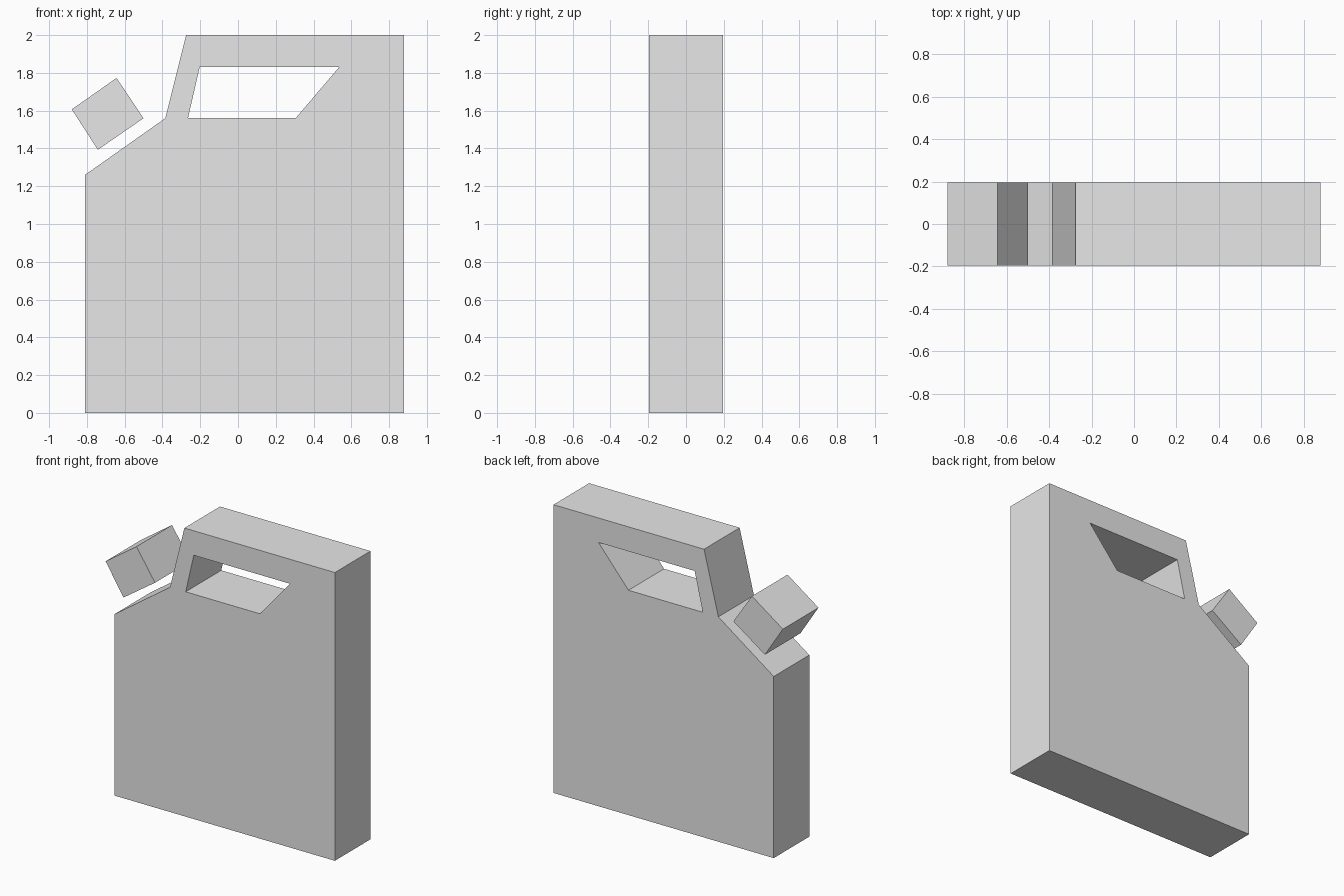
import bpy
import bmesh

cube = bpy.data.objects.get("Cube")
if cube:
    bpy.data.objects.remove(cube, do_unlink=True)

HALF_DEPTH = 0.195

grey = bpy.data.materials.new("light_grey")
grey.use_nodes = True
grey.diffuse_color = (0.8, 0.8, 0.8, 1)
grey.node_tree.nodes["Principled BSDF"].inputs["Base Color"].default_value = (0.8, 0.8, 0.8, 1)


def extrude_profile(name, outline, half_depth):
    """Extrude an x-z outline evenly along y."""
    bm = bmesh.new()
    face = bm.faces.new([bm.verts.new((x, -half_depth, z)) for x, z in outline])
    side = bmesh.ops.extrude_face_region(bm, geom=[face])["geom"]
    verts = [v for v in side if isinstance(v, bmesh.types.BMVert)]
    bmesh.ops.translate(bm, verts=verts, vec=(0, 2 * half_depth, 0))
    bmesh.ops.recalc_face_normals(bm, faces=bm.faces)
    mesh = bpy.data.meshes.new(name)
    bm.to_mesh(mesh)
    bm.free()
    mesh.materials.append(grey)
    obj = bpy.data.objects.new(name, mesh)
    bpy.context.collection.objects.link(obj)
    return obj


# Can body with sloped shoulder
body = extrude_profile("can_body", [
    (-0.81, 0), (0.88, 0), (0.88, 2), (-0.275, 2), (-0.385, 1.56), (-0.81, 1.26),
], HALF_DEPTH)

# Handle opening cut through the body
cutter = extrude_profile("handle_cutter", [
    (-0.265, 1.56), (0.305, 1.56), (0.535, 1.83), (-0.203, 1.83),
], HALF_DEPTH * 2)
cutter.hide_render = True
cutter.hide_set(True)
cut = body.modifiers.new("handle_opening", 'BOOLEAN')
cut.operation = 'DIFFERENCE'
cut.solver = 'EXACT'
cut.object = cutter

# Tilted cap floating above the shoulder
extrude_profile("spout_cap", [
    (-0.742, 1.393), (-0.50, 1.56), (-0.643, 1.773), (-0.88, 1.607),
], HALF_DEPTH)
